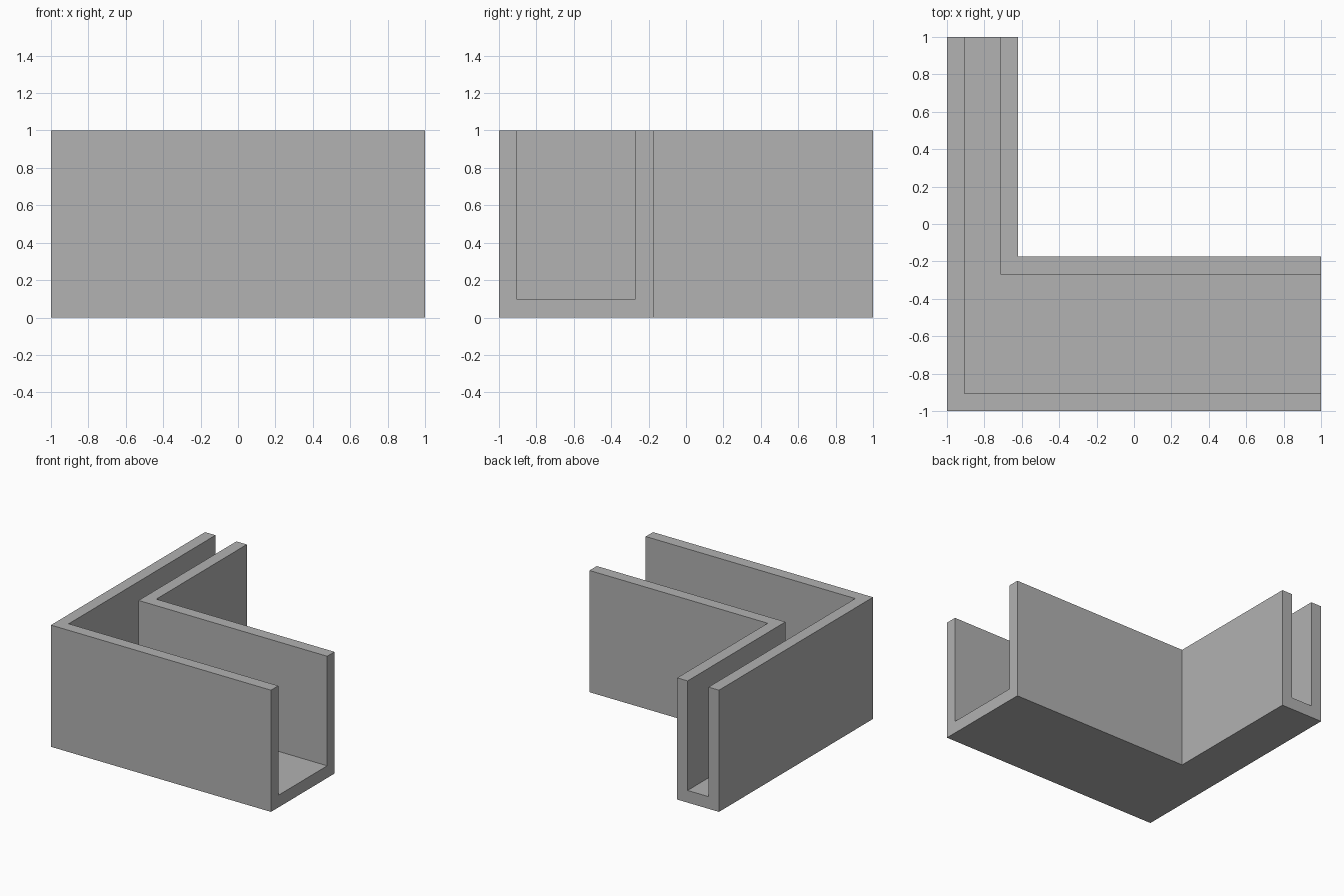
import bpy
import bmesh

cube = bpy.data.objects.get("Cube")
if cube:
    bpy.data.objects.remove(cube, do_unlink=True)

# Plain grey material
grey = bpy.data.materials.new("plain grey")
grey.use_nodes = True
colour = (0.445, 0.445, 0.445, 1)
grey.diffuse_color = colour
grey.node_tree.nodes["Principled BSDF"].inputs["Base Color"].default_value = colour

# Wall lines from the outer to the inner corner: wide front arm, narrow left arm
wall_x = [-1, -0.905, -0.715, -0.62]
wall_y = [-1, -0.905, -0.27, -0.175]
END, TOP, FLOOR = 1, 1, 0.1

# U-shaped section as (wall line, height)
section = [(0, 0), (3, 0), (3, TOP), (2, TOP), (2, FLOOR), (1, FLOOR), (1, TOP), (0, TOP)]

# Sweep the section along the front arm, round the mitred corner, down the side arm
bm = bmesh.new()
rings = [
    [bm.verts.new((END, wall_y[i], z)) for i, z in section],
    [bm.verts.new((wall_x[i], wall_y[i], z)) for i, z in section],
    [bm.verts.new((wall_x[i], END, z)) for i, z in section],
]
for a, b in zip(rings, rings[1:]):
    for i in range(len(section)):
        j = (i + 1) % len(section)
        bm.faces.new((a[i], a[j], b[j], b[i]))

# Open channel ends
bm.faces.new(rings[0])
bm.faces.new(rings[-1])
bmesh.ops.recalc_face_normals(bm, faces=bm.faces)

mesh = bpy.data.meshes.new("corner_channel")
bm.to_mesh(mesh)
bm.free()
mesh.materials.append(grey)
channel = bpy.data.objects.new("corner_channel", mesh)
bpy.context.collection.objects.link(channel)
